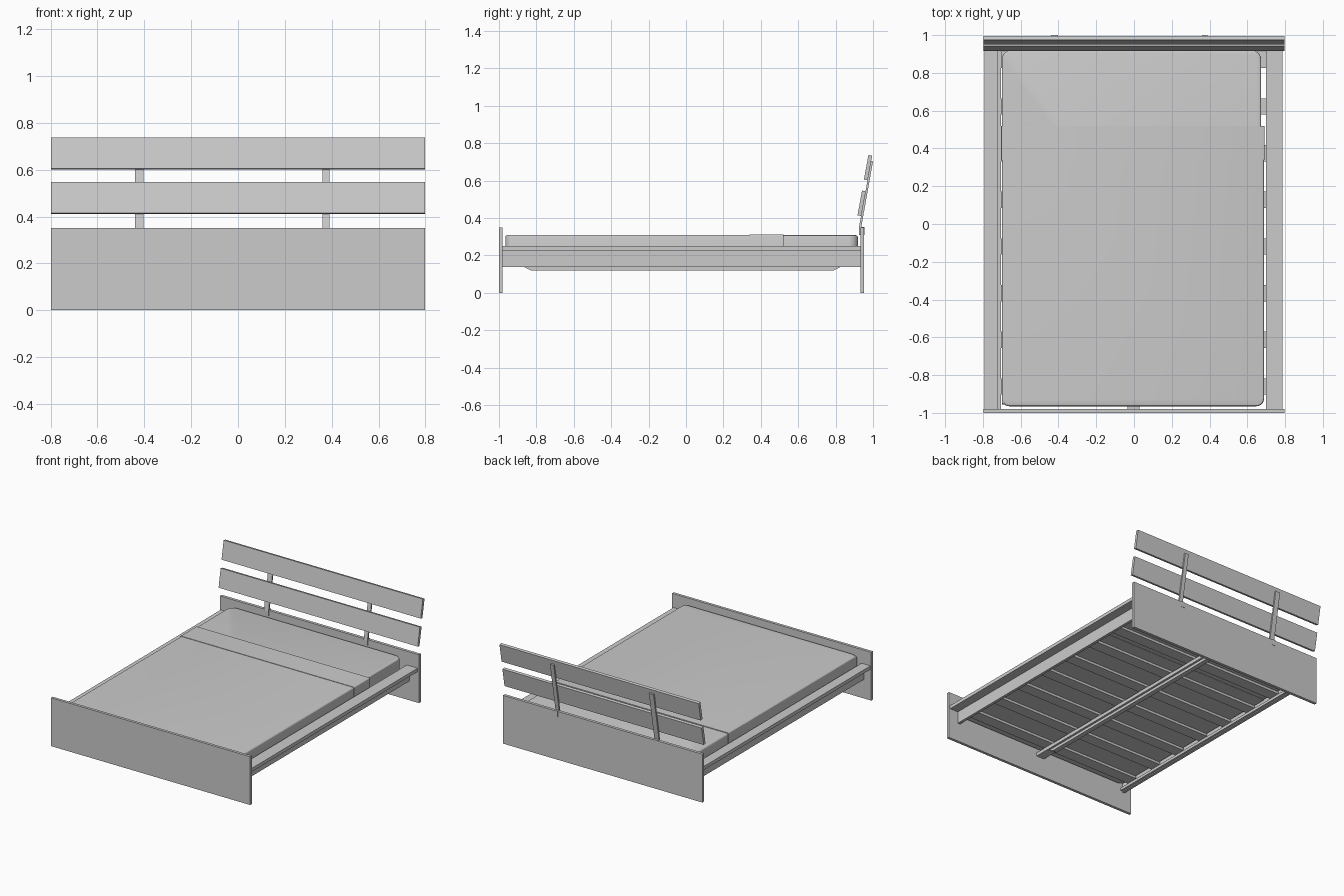
import bpy, bmesh, math
from mathutils import Matrix, Vector

if "Cube" in bpy.data.objects:
    bpy.data.objects.remove(bpy.data.objects["Cube"])

grey = bpy.data.materials.new("plain grey")
grey.diffuse_color = (0.6, 0.6, 0.6, 1)
grey.use_nodes = True
grey.node_tree.nodes["Principled BSDF"].inputs["Base Color"].default_value = grey.diffuse_color
HALF = 0.798  # half width of the end panels and back planks


def finish(name, bm):
    bmesh.ops.recalc_face_normals(bm, faces=bm.faces)
    me = bpy.data.meshes.new(name)
    bm.to_mesh(me)
    bm.free()
    me.materials.append(grey)
    ob = bpy.data.objects.new(name, me)
    bpy.context.collection.objects.link(ob)
    return ob


def cube(lo, hi):
    bm = bmesh.new()
    lo, hi = Vector(lo), Vector(hi)
    bmesh.ops.create_cube(bm, size=1, matrix=Matrix.Translation((lo + hi) / 2)
                          @ Matrix.Diagonal((*(hi - lo), 1)))
    return bm


def box(name, lo, hi):
    return finish(name, cube(lo, hi))


def extrude_x(name, x0, x1, yz):
    """Prism along x from a side profile."""
    bm = bmesh.new()
    face = bm.faces.new([bm.verts.new((x0, y, z)) for y, z in yz])
    new = bmesh.ops.extrude_face_region(bm, geom=[face])["geom"]
    bmesh.ops.translate(bm, vec=(x1 - x0, 0, 0),
                        verts=[v for v in new if isinstance(v, bmesh.types.BMVert)])
    return finish(name, bm)


def padded(name, lo, hi, corner_test, radius, edge):
    """Soft block: rounded upright corners, then a rounded top rim."""
    bm = cube(lo, hi)
    upright = [e for e in bm.edges
               if abs(e.verts[0].co.z - e.verts[1].co.z) > 0.01 and corner_test(e.verts[0].co.y)]
    if upright:
        bmesh.ops.bevel(bm, geom=upright, offset=radius, segments=6, profile=0.5, affect='EDGES')
    rim = [e for e in bm.edges if all(v.co.z > hi[2] - 1e-4 for v in e.verts)
           and not any(all(abs(v.co.y - c) < 1e-4 for v in e.verts) for c in (0.52, 0.34))]
    bmesh.ops.bevel(bm, geom=rim, offset=edge, segments=3, profile=0.5, affect='EDGES')
    ob = finish(name, bm)
    bpy.context.view_layer.objects.active = ob
    ob.select_set(True)
    bpy.ops.object.shade_smooth_by_angle(angle=math.radians(18))
    ob.select_set(False)


# End panels
box("footboard", (-HALF, -1.0, 0), (HALF, -0.98, 0.35))
box("headboard_panel", (-HALF, 0.932, 0), (HALF, 0.953, 0.35))

# Side rails: upright board with a flat ledge pointing outwards
for side, inner, outer in (("left", -0.72, -0.792), ("right", 0.70, 0.787)):
    s = math.copysign(1, inner)
    board = sorted((inner, inner + s * 0.02))
    ledge = sorted((inner, outer))
    box(side + "_rail_board", (board[0], -0.98, 0.138), (board[1], 0.932, 0.225))
    box(side + "_rail_ledge", (ledge[0], -0.98, 0.225), (ledge[1], 0.932, 0.25))

# Slat support strip along the left rail
box("slat_support", (-0.72, -0.98, 0.145), (-0.704, 0.932, 0.165))

# Centre beam: flat plank over a narrower web cut away at both ends
box("centre_beam_top", (-0.035, -0.98, 0.14), (0.03, 0.932, 0.165))
extrude_x("centre_beam_web", -0.02, 0.015,
          [(-0.87, 0.14), (-0.83, 0.12), (0.79, 0.12), (0.83, 0.14)])

# Slats
for i in range(8):
    y = -0.86 + i * 0.247
    box(f"slat_{i + 1}", (-0.705, y - 0.043, 0.165), (0.703, y + 0.043, 0.183))

# Mattress, blanket and turned-down fold
padded("mattress", (-0.70, -0.955, 0.185), (0.673, 0.92, 0.308), lambda y: y > 0, 0.05, 0.012)
padded("blanket", (-0.70, -0.965, 0.184), (0.688, 0.52, 0.31), lambda y: y < 0, 0.04, 0.012)
padded("blanket_fold", (-0.703, 0.34, 0.183), (0.692, 0.52, 0.313), lambda y: False, 0, 0.01)

# Leaning back planks: profile leans back as it rises
LEAN = 0.187
for name, y, z in (("lower_back_plank", 0.917, 0.415), ("upper_back_plank", 0.951, 0.605)):
    extrude_x(name, -HALF, HALF,
              [(y, z), (y + 0.13 * LEAN, z + 0.132),
               (y + 0.13 * LEAN + 0.02, z + 0.128), (y + 0.02, z - 0.004)])

# Posts behind the planks, with a foot hooked over the panel
for side, x0, x1 in (("left", -0.44, -0.403), ("right", 0.36, 0.39)):
    extrude_x(side + "_back_post", x0, x1,
              [(0.924, 0.345), (0.922 + 0.36 * LEAN, 0.705),
               (0.9325 + 0.36 * LEAN, 0.703), (0.936, 0.345)])
    box(side + "_post_foot", (x0, 0.926, 0.31), (x1, 0.955, 0.353))
